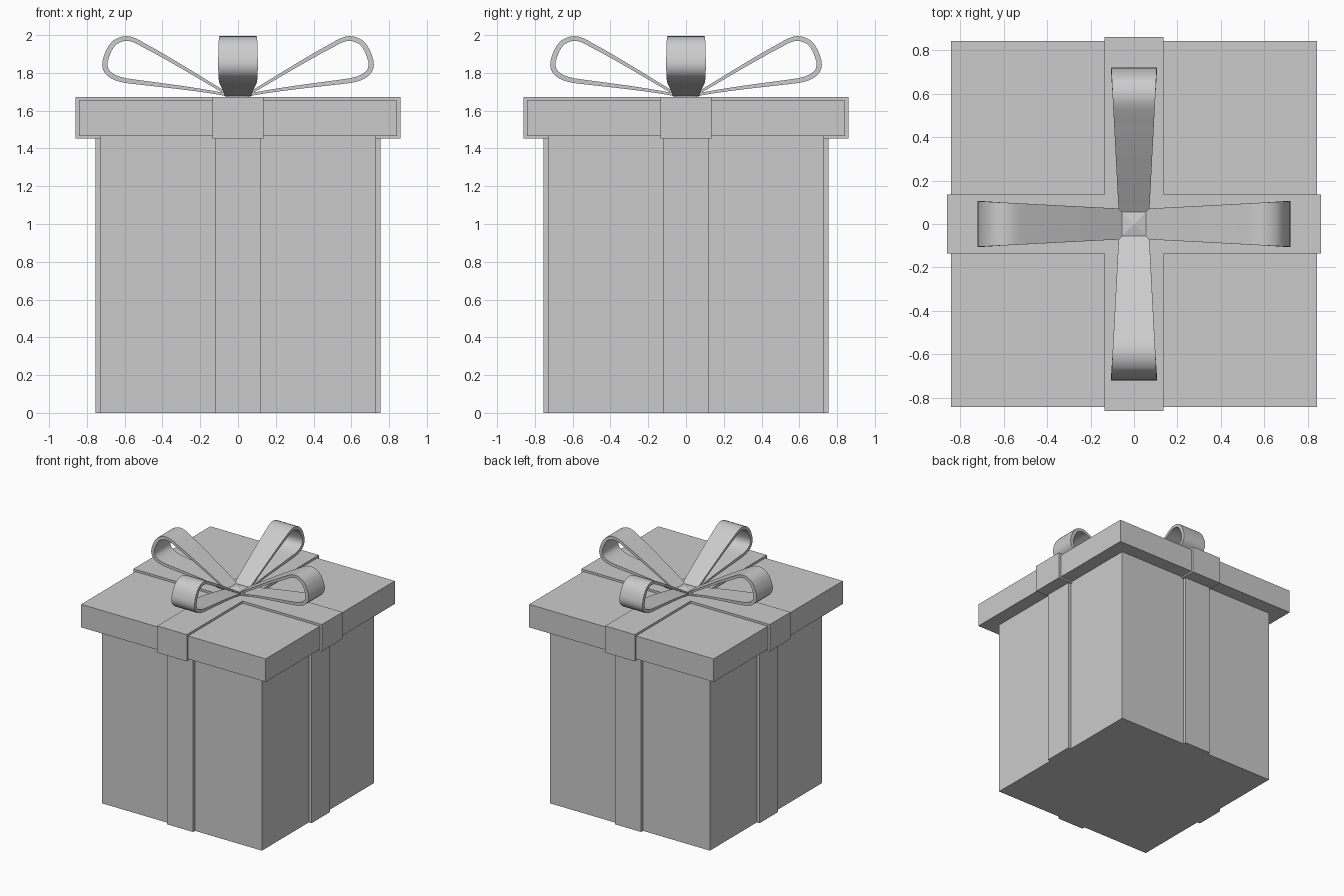
import bpy, bmesh, math
from mathutils import Vector, Matrix, geometry

cube = bpy.data.objects.get("Cube")
if cube:
    bpy.data.objects.remove(cube)

GREY = (0.6, 0.6, 0.6, 1)
mat = bpy.data.materials.new("plain grey")
mat.use_nodes = True
mat.diffuse_color = GREY
mat.node_tree.nodes["Principled BSDF"].inputs["Base Color"].default_value = GREY


def finish(name, bm):
    bmesh.ops.recalc_face_normals(bm, faces=bm.faces)
    mesh = bpy.data.meshes.new(name)
    bm.to_mesh(mesh)
    bm.free()
    mesh.materials.append(mat)
    obj = bpy.data.objects.new(name, mesh)
    bpy.context.collection.objects.link(obj)
    return obj


def add_box(bm, hx, hy, z0, z1):
    size = Matrix.Diagonal((2 * hx, 2 * hy, z1 - z0, 1))
    place = Matrix.Translation((0, 0, (z0 + z1) / 2))
    return bmesh.ops.create_cube(bm, size=1, matrix=place @ size)["verts"]


def box(name, hx, hy, z0, z1):
    bm = bmesh.new()
    add_box(bm, hx, hy, z0, z1)
    return finish(name, bm)


def cross(name, half, reach, z0, z1):
    """Plus-shaped prism, used for ribbons that wrap all four sides."""
    bm = bmesh.new()
    corners = []
    for k in range(4):
        turn = Matrix.Rotation(k * math.pi / 2, 3, "Z")
        for p in ((reach, -half, z0), (reach, half, z0), (half, half, z0)):
            corners.append(bm.verts.new(turn @ Vector(p)))
    base = bm.faces.new(corners)
    top = bmesh.ops.extrude_face_region(bm, geom=[base], use_keep_orig=True)["geom"]
    moved = [v for v in top if isinstance(v, bmesh.types.BMVert)]
    bmesh.ops.translate(bm, verts=moved, vec=(0, 0, z1 - z0))
    return finish(name, bm)


# Box, lid and their ribbons
box("gift_box", 0.73, 0.73, 0, 1.47)
cross("box_ribbon", 0.12, 0.755, 0, 1.46)
box("lid", 0.842, 0.842, 1.465, 1.655)
cross("lid_ribbon", 0.135, 0.86, 1.452, 1.673)

# Outer edge of a bow loop: straight strand, rounded end, straight strand
spans = [
    ((0.05, 1.692), (0.20, 1.783), (0.36, 1.885), (0.50, 1.960)),
    ((0.50, 1.960), (0.56, 1.998), (0.60, 2.008), (0.66, 1.973)),
    ((0.66, 1.973), (0.69, 1.945), (0.705, 1.91), (0.718, 1.862)),
    ((0.718, 1.862), (0.725, 1.81), (0.70, 1.765), (0.60, 1.747)),
    ((0.60, 1.747), (0.45, 1.728), (0.25, 1.712), (0.05, 1.676)),
]
outer = []
for a, b, c, d in spans:
    pts = geometry.interpolate_bezier(*(Vector((x, z)) for x, z in (a, b, c, d)), 8)
    outer += pts if not outer else pts[1:]

# Inner edge, offset by a thickness that grows towards the rounded end
inner = []
for i, p in enumerate(outer):
    t = outer[min(i + 1, len(outer) - 1)] - outer[max(i - 1, 0)]
    t.normalize()
    inner.append(p + Vector((t.y, -t.x)) * (0.012 + 0.016 * p.x / 0.72))


def bow_loop(name, angle):
    bm = bmesh.new()
    rings = []
    for o, n in zip(outer, inner):
        ring = []
        for p, side in ((o, -1), (o, 1), (n, 1), (n, -1)):
            half = 0.07 + 0.035 * (o.x - 0.05) / 0.67
            ring.append(bm.verts.new((p.x, side * half, p.y)))
        rings.append(ring)
    for r, s in zip(rings, rings[1:]):
        for k in range(4):
            m = (k + 1) % 4
            bm.faces.new((r[k], r[m], s[m], s[k]))
    bm.faces.new(rings[0])
    bm.faces.new(rings[-1])
    bmesh.ops.rotate(bm, verts=bm.verts, matrix=Matrix.Rotation(angle, 3, "Z"))
    obj = finish(name, bm)
    bpy.ops.object.select_all(action="DESELECT")
    obj.select_set(True)
    bpy.context.view_layer.objects.active = obj
    bpy.ops.object.shade_smooth_by_angle(angle=math.radians(35))


for k, side in enumerate(("left", "back", "right", "front")):
    bow_loop(side + "_bow_loop", k * math.pi / 2)

# Knot with a shallow peaked top
bm = bmesh.new()
add_box(bm, 0.055, 0.055, 1.665, 1.695)
top = max(bm.faces, key=lambda f: f.calc_center_median().z)
peak = bmesh.ops.poke(bm, faces=[top])["verts"][0]
peak.co.z += 0.012
finish("bow_knot", bm)
